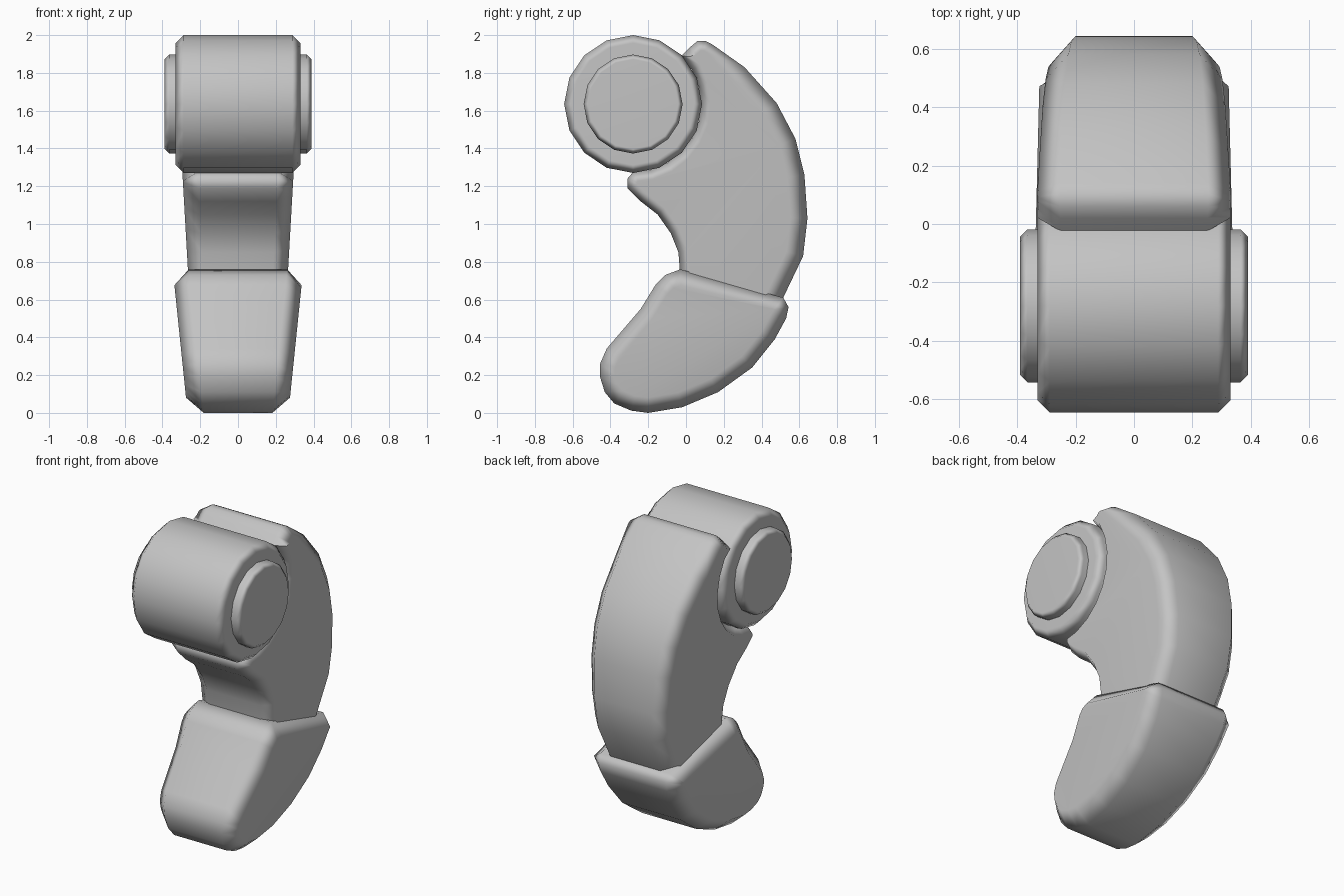
import bpy, bmesh, math
from mathutils import Vector

cube = bpy.data.objects.get("Cube")
if cube:
    bpy.data.objects.remove(cube, do_unlink=True)

GREY = (0.55, 0.55, 0.55, 1)
grey = bpy.data.materials.new("plain grey")
grey.use_nodes = True
grey.diffuse_color = GREY
grey.node_tree.nodes["Principled BSDF"].inputs["Base Color"].default_value = GREY


def inset_point(pts, i, depth):
    """Mitred inward offset of a counter-clockwise outline, eased at tight corners."""
    a, p, b = (Vector(pts[(i + k) % len(pts)]) for k in (-1, 0, 1))
    u, v = (p - a).normalized(), (b - p).normalized()
    turn = math.atan2(u.x * v.y - u.y * v.x, u.dot(v))
    if turn > 0.01:
        radius = min((p - a).length, (b - p).length) / (2 * math.tan(turn / 2))
        depth = min(depth, 0.95 * radius)
    n = Vector((-u.y - v.y, u.x + v.x)).normalized()
    return p + n * depth / math.cos(turn / 2)


def loft(name, rings):
    """Skin a row of matching rings and close both ends."""
    bm = bmesh.new()
    loops = [[bm.verts.new(co) for co in ring] for ring in rings]
    count = len(loops[0])
    for r, s in zip(loops, loops[1:]):
        for i in range(count):
            j = (i + 1) % count
            bm.faces.new((r[i], r[j], s[j], s[i]))
    bm.faces.new(loops[0])
    bm.faces.new(loops[-1])
    bmesh.ops.recalc_face_normals(bm, faces=bm.faces)
    mesh = bpy.data.meshes.new(name)
    bm.to_mesh(mesh)
    bm.free()
    mesh.materials.append(grey)
    ob = bpy.data.objects.new(name, mesh)
    bpy.context.collection.objects.link(ob)
    bpy.ops.object.select_all(action='DESELECT')
    ob.select_set(True)
    bpy.context.view_layer.objects.active = ob
    bpy.ops.object.shade_smooth_by_angle(angle=math.radians(65))
    soft = ob.modifiers.new("flat_sides", 'WEIGHTED_NORMAL')
    soft.keep_sharp = True


def slab(name, pts, width, inset, chamfer):
    """Side outline in (y, z) spread across x, with chamfered rims."""
    outer = [Vector(p) for p in pts]
    inner = [inset_point(pts, i, inset(p)) for i, p in enumerate(outer)]

    def ring(side, outline, drop):
        return [(side * (width(p.y) - drop), p.x, p.y) for p in outline]
    loft(name, [ring(-1, inner, 0), ring(-1, outer, chamfer),
                ring(1, outer, chamfer), ring(1, inner, 0)])


def drum(name, radius, half, bevel, centre=(-0.28, 1.635), sides=16):
    """Chamfered cylinder lying along x."""
    rings = []
    for x, r in ((-half, radius - bevel), (bevel - half, radius),
                 (half - bevel, radius), (half, radius - bevel)):
        rings.append([(x, centre[0] + r * math.sin(math.tau * i / sides),
                       centre[1] + r * math.cos(math.tau * i / sides))
                      for i in range(sides)])
    loft(name, rings)


# Pivot barrel and its raised end caps
drum("pivot_barrel", 0.365, 0.33, 0.042)
drum("pivot_end_caps", 0.262, 0.39, 0.025)

# Curved arm with a cradle wrapped around the barrel
cradle = [(-0.28 + 0.36 * math.sin(math.radians(a)),
           1.635 + 0.36 * math.cos(math.radians(a))) for a in range(45, 181, 15)]
arm = cradle + [
    (-0.31, 1.24), (-0.31, 1.19), (-0.24, 1.12), (-0.15, 1.05),
    (-0.08, 0.95), (-0.04, 0.85), (-0.03, 0.72), (0.0, 0.55), (0.42, 0.45),
    (0.51, 0.6), (0.62, 0.83), (0.643, 1.03), (0.627, 1.26), (0.58, 1.45),
    (0.48, 1.64), (0.31, 1.83), (0.14, 1.95), (0.105, 1.968), (0.06, 1.968),
    (0.02, 1.935)]
slab("curved_arm", arm, lambda z: 0.222 + 0.057 * z,
     lambda p: 0.09 if p.x > 0.2 else 0.05, 0.08)

# Flared lower tip
tip = [
    (-0.03, 0.76), (-0.11, 0.73), (-0.16, 0.68), (-0.24, 0.55), (-0.42, 0.34),
    (-0.455, 0.26), (-0.455, 0.19), (-0.43, 0.11), (-0.38, 0.05), (-0.29, 0.012),
    (-0.2, 0.0), (-0.02, 0.03), (0.17, 0.11), (0.35, 0.24), (0.47, 0.39),
    (0.53, 0.5), (0.543, 0.56), (0.515, 0.61)]
slab("lower_tip", tip, lambda z: 0.267 + 0.103 * z, lambda p: 0.08, 0.085)
